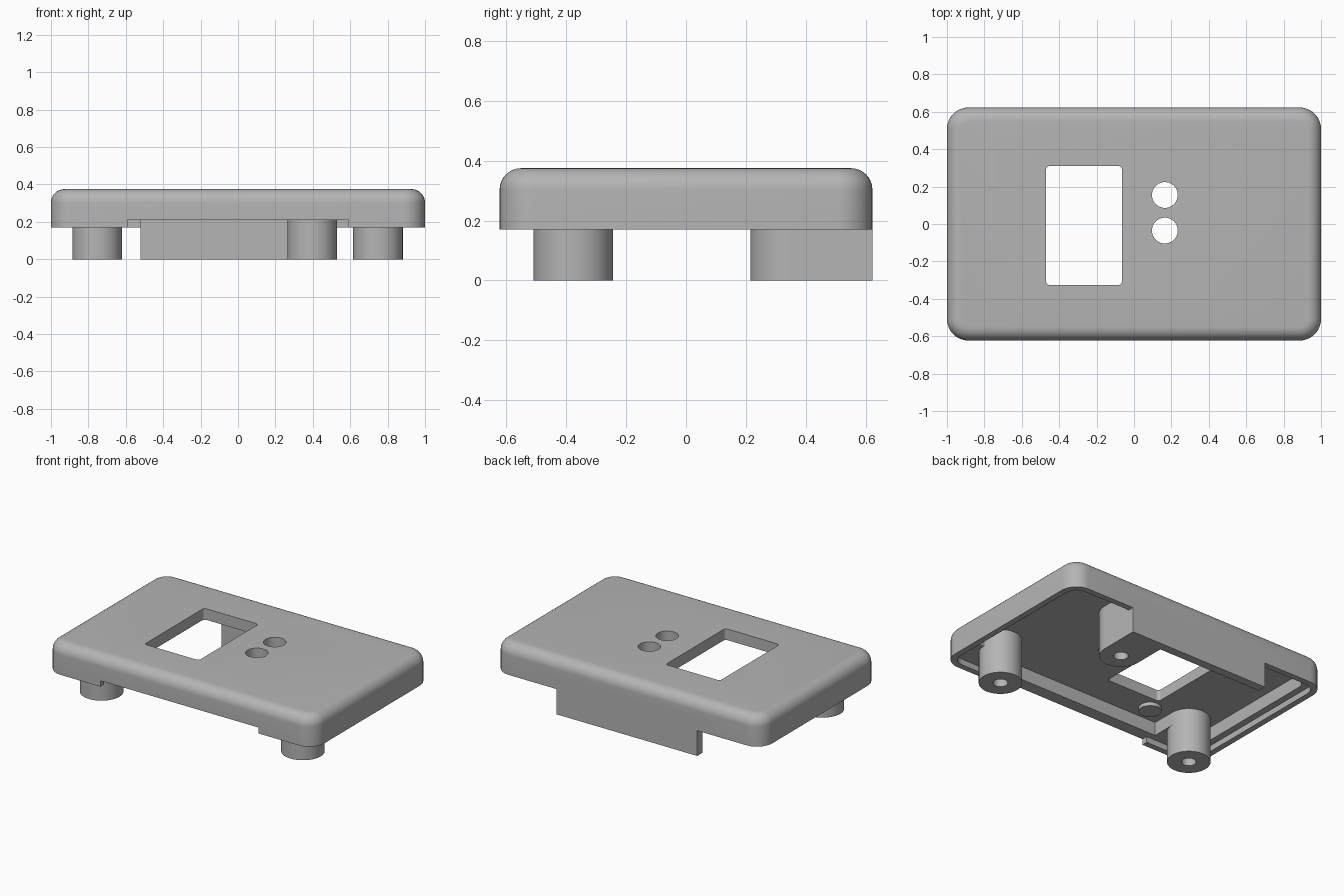
import bpy, bmesh, math

if "Cube" in bpy.data.objects:
    bpy.data.objects.remove(bpy.data.objects["Cube"])

X, Y = 1.0, 0.623          # half length and half width of the cover
RIM, TOP = 0.17, 0.375     # rim height and top height
FILLET, CORNER = 0.072, 0.115
CEILING, LEDGE = 0.30, 0.21

grey = bpy.data.materials.new("plain grey")
grey.diffuse_color = (0.46, 0.46, 0.46, 1)
grey.use_nodes = True
grey.node_tree.nodes["Principled BSDF"].inputs["Base Color"].default_value = grey.diffuse_color


def rounded_loop(cx, cy, hx, hy, r, z, n=10):
    """Points of a rounded rectangle at height z."""
    pts = []
    for q, (sx, sy) in enumerate(((1, 1), (-1, 1), (-1, -1), (1, -1))):
        for i in range(n + 1):
            a = math.pi / 2 * (q + i / n)
            pts.append((cx + sx * (hx - r) + r * math.cos(a),
                        cy + sy * (hy - r) + r * math.sin(a), z))
    return pts


def circle_loop(cx, cy, r, z, n=48):
    return [(cx + r * math.cos(2 * math.pi * i / n),
             cy + r * math.sin(2 * math.pi * i / n), z) for i in range(n)]


def loft(name, loops):
    """Closed solid through stacked loops."""
    bm = bmesh.new()
    rows = [[bm.verts.new(p) for p in loop] for loop in loops]
    n = len(rows[0])
    bm.faces.new(rows[0][::-1])
    bm.faces.new(rows[-1])
    for a, b in zip(rows, rows[1:]):
        for i in range(n):
            j = (i + 1) % n
            bm.faces.new((a[i], a[j], b[j], b[i]))
    mesh = bpy.data.meshes.new(name)
    bm.to_mesh(mesh)
    bm.free()
    mesh.materials.append(grey)
    ob = bpy.data.objects.new(name, mesh)
    bpy.context.collection.objects.link(ob)
    return ob


def cylinder(name, x, y, r, z0, z1):
    return loft(name, [circle_loop(x, y, r, z0), circle_loop(x, y, r, z1)])


def plate(name, cx, cy, hx, hy, r, z0, z1):
    return loft(name, [rounded_loop(cx, cy, hx, hy, r, z0),
                       rounded_loop(cx, cy, hx, hy, r, z1)])


def box(name, x0, x1, y0, y1, z0, z1):
    return loft(name, [[(x0, y0, z), (x1, y0, z), (x1, y1, z), (x0, y1, z)]
                       for z in (z0, z1)])


def combine(target, tool, operation):
    mod = target.modifiers.new(operation.lower(), 'BOOLEAN')
    mod.operation, mod.solver, mod.object = operation, 'EXACT', tool
    bpy.context.view_layer.objects.active = target
    bpy.ops.object.modifier_apply(modifier=mod.name)
    bpy.data.objects.remove(tool)


# Cover body with a rounded top edge
loops = [rounded_loop(0, 0, X, Y, CORNER, RIM)]
for i in range(9):
    a = math.pi / 2 * i / 8
    inset = FILLET * (1 - math.cos(a))
    loops.append(rounded_loop(0, 0, X - inset, Y - inset, CORNER - inset,
                              TOP - FILLET + FILLET * math.sin(a)))
cover = loft("cover", loops)

# Hollow underside: main cavity, then the wider step inside the rim
combine(cover, plate("cavity", 0, 0, X - 0.085, Y - 0.085, 0.06, 0.1, CEILING), 'DIFFERENCE')
combine(cover, plate("rim_step", 0, 0, X - 0.04, Y - 0.04, 0.08, 0.1, LEDGE), 'DIFFERENCE')

# Notch in the front rim
combine(cover, box("front_notch", -0.59, 0.59, -0.8, -0.5, 0.1, LEDGE), 'DIFFERENCE')

# Rear flap and the web that ties it to the rear post
combine(cover, box("rear_flap", -0.52, 0.53, 0.565, Y, 0, 0.25), 'UNION')
combine(cover, box("rear_web", 0.264, 0.53, 0.35, 0.60, 0, 0.33), 'UNION')

# Gussets from the front posts into the corners
for s in (-1, 1):
    xs = sorted((s * 0.62, s * 0.95))
    combine(cover, box("corner_gusset", *xs, -0.57, -0.377, LEDGE, 0.33), 'UNION')

# Screw posts with blind holes
for x, y in ((-0.753, -0.377), (0.748, -0.377), (0.397, 0.348)):
    combine(cover, cylinder("post", x, y, 0.133, 0, 0.33), 'UNION')
    combine(cover, cylinder("screw_hole", x, y, 0.045, -0.1, 0.25), 'DIFFERENCE')

# Small locating peg under the ceiling
combine(cover, cylinder("peg", -0.48, -0.42, 0.07, 0.275, 0.33), 'UNION')

# Window and two round openings in the top
combine(cover, plate("window", -0.267, -0.008, 0.203, 0.318, 0.02, 0.26, 0.5), 'DIFFERENCE')
for y in (0.155, -0.035):
    combine(cover, cylinder("round_opening", 0.165, y, 0.069, 0.26, 0.5), 'DIFFERENCE')

# Smooth curved faces, keep hard edges sharp
bpy.ops.object.select_all(action='DESELECT')
cover.select_set(True)
bpy.context.view_layer.objects.active = cover
bpy.ops.object.shade_smooth_by_angle(angle=math.radians(30))
